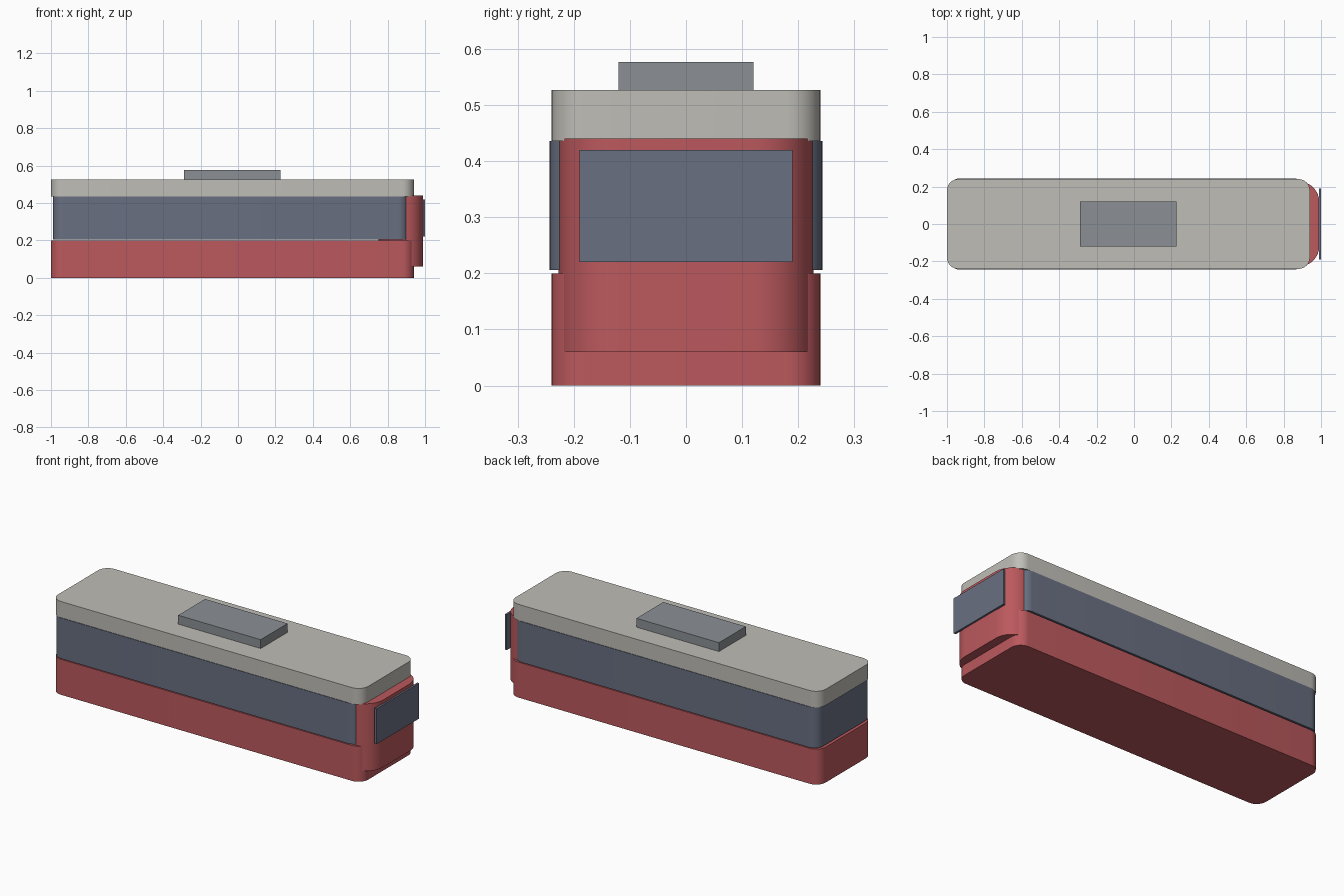
import bpy, bmesh, math

if "Cube" in bpy.data.objects:
    bpy.data.objects.remove(bpy.data.objects["Cube"])


def material(name, color):
    m = bpy.data.materials.new(name)
    m.diffuse_color = (*color, 1)
    m.use_nodes = True
    m.node_tree.nodes["Principled BSDF"].inputs["Base Color"].default_value = m.diffuse_color
    return m


def rounded_block(name, x, y, z, radius, mat, segments=8):
    """Extruded plan outline; x and z are ranges, y is the half width."""
    outline = []
    if radius:
        corners = ((x[1], y, 1, 1), (x[0], y, -1, 1), (x[0], -y, -1, -1), (x[1], -y, 1, -1))
        for i, (cx, cy, sx, sy) in enumerate(corners):
            for k in range(segments + 1):
                a = math.pi / 2 * (i + k / segments)
                outline.append((cx - sx * radius + radius * math.cos(a),
                                cy - sy * radius + radius * math.sin(a)))
    else:
        outline = [(x[1], y), (x[0], y), (x[0], -y), (x[1], -y)]
    bm = bmesh.new()
    base = bm.faces.new([bm.verts.new((px, py, z[0])) for px, py in outline])
    ext = bmesh.ops.extrude_face_region(bm, geom=[base], use_keep_orig=True)
    top = [v for v in ext["geom"] if isinstance(v, bmesh.types.BMVert)]
    bmesh.ops.translate(bm, vec=(0, 0, z[1] - z[0]), verts=top)
    bmesh.ops.recalc_face_normals(bm, faces=bm.faces[:])
    mesh = bpy.data.meshes.new(name)
    bm.to_mesh(mesh)
    bm.free()
    ob = bpy.data.objects.new(name, mesh)
    bpy.context.collection.objects.link(ob)
    mesh.materials.append(mat)
    bpy.ops.object.select_all(action='DESELECT')
    ob.select_set(True)
    bpy.context.view_layer.objects.active = ob
    bpy.ops.object.shade_smooth_by_angle(angle=math.radians(35))
    return ob


red = material("red_paint", (0.50, 0.10, 0.11))
glass = material("dark_glass", (0.14, 0.16, 0.22))
cream = material("roof_cream", (0.52, 0.51, 0.47))
grey = material("unit_grey", (0.26, 0.28, 0.30))

# Stacked body: lower shell, window band, roof
rounded_block("lower_body", (-1.0, 0.94), 0.24, (0, 0.20), 0.06, red)
rounded_block("window_band", (-0.99, 0.912), 0.243, (0.206, 0.436), 0.055, glass)
rounded_block("roof", (-1.0, 0.94), 0.24, (0.436, 0.527), 0.06, cream)

# Cab nose and windscreen at the +x end
rounded_block("cab_nose", (0.75, 0.99), 0.227, (0.06, 0.44), 0.107, red)
rounded_block("windscreen", (0.988, 1.0), 0.19, (0.22, 0.42), 0, glass)

# Rooftop equipment box
rounded_block("roof_unit", (-0.29, 0.226), 0.12, (0.52, 0.577), 0, grey)
